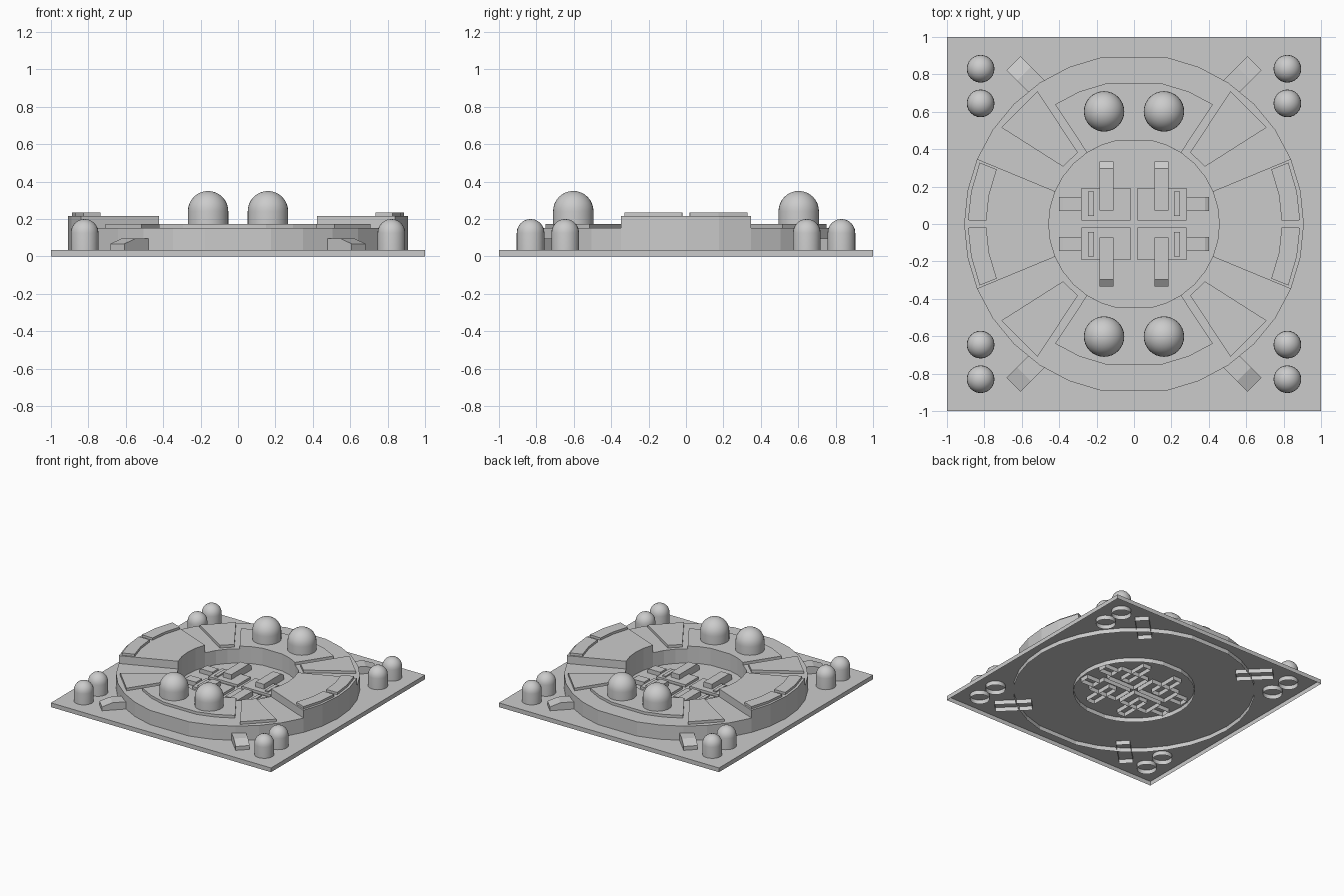
import bpy, bmesh
from math import sin, cos, pi, radians, sqrt

if "Cube" in bpy.data.objects:
    bpy.data.objects.remove(bpy.data.objects["Cube"])


def make(name, verts, faces):
    me = bpy.data.meshes.new(name)
    me.from_pydata(verts, [], faces)
    me.update()
    ob = bpy.data.objects.new(name, me)
    bpy.context.collection.objects.link(ob)
    return ob


def prism(name, pts, z0, z1):
    """Open-bottomed extrusion of a plan outline."""
    n = len(pts)
    area = sum(pts[i][0] * pts[(i + 1) % n][1] - pts[(i + 1) % n][0] * pts[i][1] for i in range(n))
    if area < 0:
        pts = pts[::-1]
    v = [(x, y, z0) for x, y in pts] + [(x, y, z1) for x, y in pts]
    f = [(i, (i + 1) % n, n + (i + 1) % n, n + i) for i in range(n)]
    return make(name, v, f + [tuple(range(n, 2 * n))])


def rect(name, x0, x1, y0, y1, z0, z1):
    return prism(name, [(x0, y0), (x1, y0), (x1, y1), (x0, y1)], z0, z1)


def arc(name, angles, ri, ro, z0, z1):
    """Ring-sector slab through the given angles."""
    a = [radians(t) for t in angles]
    pts = [(ro * cos(t), ro * sin(t)) for t in a]
    pts += [(ri * cos(t), ri * sin(t)) for t in reversed(a)]
    return prism(name, pts, z0, z1)


def wedge(name, x, y, dx, dy, length, width, z_low, z_high, slope):
    """Bar starting at its outer end (x, y), running along (dx, dy), with a sloped nose."""
    prof = [(0, 0), (0, z_low), (slope, z_high), (length, z_high), (length, 0)]
    v = []
    for s in (-0.5, 0.5):
        v += [(x + dx * t - dy * width * s, y + dy * t + dx * width * s, z) for t, z in prof]
    f = [(4, 3, 2, 1, 0)[::-1], (5, 6, 7, 8, 9)[::-1]]
    f += [(i, i + 5, i + 6, i + 1) for i in range(4)]
    ob = make(name, v, f)
    bm = bmesh.new()
    bm.from_mesh(ob.data)
    bmesh.ops.recalc_face_normals(bm, faces=bm.faces)
    bm.to_mesh(ob.data)
    bm.free()
    return ob


def dome(name, x, y, r, z0, top, n=32, m=8):
    """Cylinder capped with a hemisphere."""
    rows = [(r, z0)] + [(r * cos(pi / 2 * k / m), top - r + r * sin(pi / 2 * k / m)) for k in range(m)]
    v = [(x + q * cos(2 * pi * i / n), y + q * sin(2 * pi * i / n), z) for q, z in rows for i in range(n)]
    f = [(k * n + i, k * n + (i + 1) % n, (k + 1) * n + (i + 1) % n, (k + 1) * n + i)
         for k in range(m) for i in range(n)]
    v.append((x, y, top))
    f += [(m * n + i, m * n + (i + 1) % n, len(v) - 1) for i in range(n)]
    ob = make(name, v, f)
    ob.data.polygons.foreach_set("use_smooth", [True] * len(f))
    return ob


PLATE, LOW, PANEL, HIGH, TRIM = 0.035, 0.152, 0.174, 0.216, 0.235
RI, RO = 0.456, 0.908

# open-bottomed base plate
rect("base_plate", -1, 1, -1, 1, 0, PLATE)

# low ring, with flat front and back
ang = [radians(11.25 * i) for i in range(32) if i not in (8, 24)]
n = len(ang)
verts = [(r * cos(t), r * sin(t), z) for r, z in ((RO, 0), (RO, LOW), (RI, LOW), (RI, 0)) for t in ang]
make("ring_wall", verts, [(k * n + i, k * n + (i + 1) % n, (k + 1) * n + (i + 1) % n, (k + 1) * n + i)
                          for k in range(3) for i in range(n)])

# raised side sectors with outer trim panels
for side, base in (("right", 0), ("left", 180)):
    arc(side + "_raised_sector", [base + t for t in (-22.5, -11.25, 0, 11.25, 22.5)], RI, RO, LOW, HIGH)
    for s in (-1, 1):
        arc(side + "_trim_panel", [base + s * t for t in (1.3, 11.25, 21.7)], 0.79, 0.888, HIGH, TRIM)

# front and back panels
for name, base in (("back_panel", 0), ("front_panel", 180)):
    arc(name, [base + t for t in (56.6, 67.5, 78.75, 101.25, 112.5, 123.4)], RI, 0.766, LOW, PANEL)

for sx in (-1, 1):
    for sy in (-1, 1):
        # diagonal panels on the ring
        prism("diagonal_panel", [(sx * x, sy * y) for x, y in
                                 ((0.516, 0.71), (0.30, 0.382), (0.38, 0.307), (0.709, 0.516))], LOW, PANEL)
        # domes
        dome("large_dome", sx * 0.16, sy * 0.602, 0.108, LOW, 0.35)
        for y in (0.83, 0.645):
            dome("small_dome", sx * 0.82, sy * y, 0.074, 0, 0.2, 24, 6)
        # sloped buttress against the ring
        d = 1 / sqrt(2)
        wedge("buttress", sx * 0.645, sy * 0.86, -sx * d, -sy * d, 0.28, 0.106, 0.067, 0.095, 0.08)
        # floor tiles, levers and side bars in the middle
        xs, ys = sorted((sx * 0.02, sx * 0.28)), sorted((sy * 0.02, sy * 0.193))
        rect("floor_tile", *xs, *ys, 0, 0.055)
        wedge("lever", sx * 0.148, sy * 0.333, 0, -sy, 0.262, 0.075, 0.07, 0.095, 0.035)
        wedge("side_bar", sx * 0.4, sy * 0.107, -sx, 0, 0.12, 0.077, 0.06, 0.07, 0.02)
        xs, ys = sorted((sx * 0.215, sx * 0.245)), sorted((sy * 0.042, sy * 0.175))
        rect("tile_rib", *xs, *ys, 0.055, 0.065)
